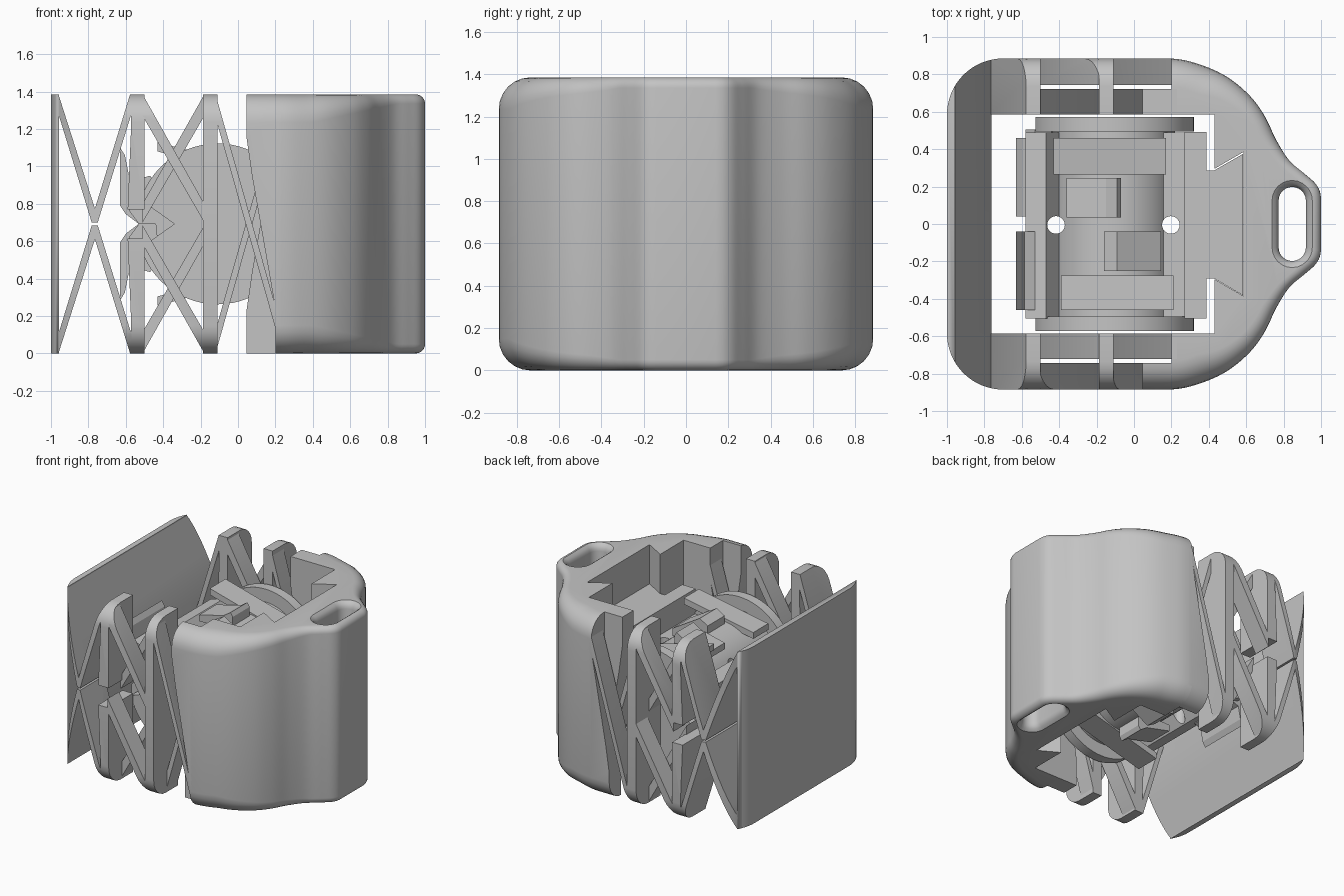
import bpy, bmesh, math
from mathutils import Vector

H = 1.385
cube = bpy.data.objects.get("Cube")
if cube:
    bpy.data.objects.remove(cube, do_unlink=True)

grey = bpy.data.materials.new("plain grey")
grey.use_nodes = True
grey.diffuse_color = (0.55, 0.55, 0.55, 1)
grey.node_tree.nodes["Principled BSDF"].inputs["Base Color"].default_value = (0.55, 0.55, 0.55, 1)


def finish(name, bm):
    bmesh.ops.recalc_face_normals(bm, faces=bm.faces)
    me = bpy.data.meshes.new(name)
    bm.to_mesh(me)
    bm.free()
    me.materials.append(grey)
    ob = bpy.data.objects.new(name, me)
    bpy.context.collection.objects.link(ob)
    return ob


def loft(name, rings):
    """Closed solid through equal-length rings of 3D points."""
    bm = bmesh.new()
    vs = [[bm.verts.new(p) for p in r] for r in rings]
    n = len(vs[0])
    for a, b in zip(vs, vs[1:]):
        for i in range(n):
            bm.faces.new((a[i], a[(i + 1) % n], b[(i + 1) % n], b[i]))
    bm.faces.new(vs[0])
    bm.faces.new(vs[-1])
    return finish(name, bm)


def side_prism(name, pts, y0, y1):
    return loft(name, [[(x, y, z) for x, z in pts] for y in (y0, y1)])


def plan_prism(name, pts, z0, z1):
    return loft(name, [[(x, y, z) for x, y in pts] for z in (z0, z1)])


def rect(x0, x1, z0, z1):
    return [(x0, z0), (x1, z0), (x1, z1), (x0, z1)]


def flip(pts):
    return [(x, H - z) for x, z in pts]


def circle(cx, cy, r, n=64):
    return [(cx + r * math.cos(math.tau * i / n), cy + r * math.sin(math.tau * i / n)) for i in range(n)]


def boolean(ob, other, op):
    mod = ob.modifiers.new("cut", 'BOOLEAN')
    mod.operation, mod.solver, mod.object = op, 'EXACT', other
    bpy.context.view_layer.update()
    me = bpy.data.meshes.new_from_object(ob.evaluated_get(bpy.context.evaluated_depsgraph_get()))
    ob.modifiers.clear()
    ob.data = me


def cut(ob, *cutters):
    for c in cutters:
        boolean(ob, c, 'DIFFERENCE')
        bpy.data.objects.remove(c, do_unlink=True)


def smooth(ob):
    ob.data.shade_smooth()
    ob.data.set_sharp_from_angle(angle=math.radians(30))


# Rounded outer envelope: half outline, mirrored, with soft top and bottom rims
curve = [(1, 0), (1, 0.14), (0.975, 0.21), (0.91, 0.27), (0.83, 0.34), (0.76, 0.45), (0.7, 0.575),
         (0.62, 0.685), (0.5, 0.785), (0.36, 0.85), (0.2, 0.885), (-0.1, 0.885)]
outline = [Vector(curve[0])]
for i in range(1, len(curve) - 2):
    p = [Vector(curve[k]) for k in (i - 1, i, i + 1, i + 2)]
    for s in range(5):
        t = s / 5
        outline.append(p[1] + 0.5 * t * ((p[2] - p[0]) + t * (2 * p[0] - 5 * p[1] + 4 * p[2] - p[3]
                       + t * (3 * p[1] - p[0] - 3 * p[2] + p[3]))))
outline.append(Vector((0.2, 0.885)))
for k in range(17):
    a = math.pi / 2 * (1 + k / 16)
    outline.append(Vector((-0.7 + 0.3 * math.cos(a), 0.585 + 0.3 * math.sin(a))))
outline += [Vector((-1, 0))] + [Vector((q.x, -q.y)) for q in reversed(outline[1:])]


def rim(x):
    if x < -0.7:
        return 0.15 * max(0, min(1, (x + 0.95) / 0.2))
    return 0.15 - 0.1 * max(0, min(1, (x - 0.4) / 0.45))


def ring(angle, top):
    c, s = 1 - math.cos(angle), 1 - math.sin(angle)
    pts = []
    for i, q in enumerate(outline):
        d = (outline[(i + 1) % len(outline)] - outline[i - 1]).normalized()
        w = q + Vector((-d.y, d.x)) * rim(q.x) * c
        z = rim(q.x) * s
        pts.append((w.x, w.y, H - z if top else z))
    return pts


steps = [math.pi / 2 * k / 6 for k in range(7)]
envelope = loft("envelope", [ring(a, False) for a in reversed(steps)] + [ring(a, True) for a in steps])


def shell_part(name, pts, y0, y1):
    """Piece of the envelope with a side profile, limited in depth."""
    ob = side_prism(name, pts, y0, y1)
    boolean(ob, envelope, 'INTERSECT')
    smooth(ob)
    return ob


# Pressing plate with the slanted panels behind it
shell_part("end_plate", rect(-1.1, -0.957, -0.1, H + 0.1), -1, 1)
panel = [(-0.96, H), (-0.96, 1.28), (-0.782, 0.70), (-0.762, 0.70), (-0.762, 0.765)]
leg = [(-0.768, 0.70), (-0.75, 0.70), (-0.57, 1.28), (-0.57, H), (-0.577, H), (-0.768, 0.765)]
post = [(-0.59, 0.77), (-0.5, 0.77), (-0.5, H + 0.1), (-0.572, H + 0.1), (-0.572, 1.2)]
for label, f in (("upper", list), ("lower", flip)):
    shell_part(label + "_slanted_panel", f(panel), -1, 1)

# Zigzag side springs, crossing in two layers on each side
fall = [(-0.51, H), (-0.51, 1.27), (-0.18, 0.70), (-0.18, 0.80)]
rise = [(-0.51, 0.70), (-0.51, 0.80), (-0.18, H), (-0.18, 1.27)]
long_fall = [(-0.12, H), (-0.12, 1.26), (0.21, 0.10), (0.21, 0.22)]
edge_fall = [(0.045, H), (0.045, 1.16), (0.075, 0.95), (0.2, 0.24), (0.2, 0), (0.23, 0), (0.23, H)]
for side, sy in (("front", -1), ("back", 1)):
    def depth(a, b):
        return sorted((sy * a, sy * b))
    full = depth(0.585, 1)
    for label, f in (("upper", list), ("lower", flip)):
        shell_part(f"{side}_{label}_leg", f(leg), *full)
        shell_part(f"{side}_{label}_post", f(post), *full)
    shell_part(side + "_middle_post", rect(-0.187, -0.11, -0.1, H + 0.1), *full)
    for layer, span, falling in (("outer", depth(0.742, 1), sy < 0), ("inner", depth(0.585, 0.722), sy > 0)):
        up, down = (fall, flip(rise)) if falling else (rise, flip(fall))
        turn = list if falling else flip
        shell_part(f"{side}_{layer}_upper_strut", up, *span)
        shell_part(f"{side}_{layer}_lower_strut", down, *span)
        shell_part(f"{side}_{layer}_long_strut", turn(long_fall), *span)
        shell_part(f"{side}_{layer}_body_edge", turn(edge_fall), *span)

# Main body with dovetail cavity and cord slot
body = shell_part("main_body", rect(0.2, 1.2, -0.1, H + 0.1), -1, 1)
cavity_half = [(0, 0.585), (0.43, 0.585), (0.43, 0.295), (0.585, 0.385)]
cavity = cavity_half + [(x, -y) for x, y in reversed(cavity_half)]


def slot(grow, z):
    r = 0.073 + grow
    pts = []
    for cy, start in ((0.125, 0), (-0.125, math.pi)):
        for k in range(13):
            a = start + math.pi * k / 12
            pts.append((0.846 + r * math.cos(a), cy + r * math.sin(a), z))
    return pts


flare = [(0.035, -0.02), (0.035, 0), (0.015, 0.015), (0.004, 0.035), (0, 0.055)]
slot_cut = loft("slot_cut", [slot(g, z) for g, z in flare] + [slot(g, H - z) for g, z in reversed(flare)])
cut(body, plan_prism("cavity_cut", cavity, -0.2, H + 0.2), slot_cut)
smooth(body)
bpy.data.objects.remove(envelope, do_unlink=True)

# Central drum: core with pin holes, end discs with a wedge mouth
CX, CZ = -0.11, H / 2
mouth = [(-0.34, CZ), (-0.46, CZ + 0.085), (-0.8, CZ + 0.19), (-0.8, CZ - 0.19), (-0.46, CZ - 0.085)]


def pins():
    return [plan_prism("pin_cut", circle(x, -0.005, 0.047, 24), -0.1, H + 0.1) for x in (-0.417, 0.197)]


core = side_prism("drum_core", circle(CX, CZ, 0.33), -0.5, 0.5)
cut(core, *pins())
smooth(core)
for name, y0, y1 in (("back_disc", 0.495, 0.572), ("front_disc", -0.572, -0.495)):
    disc = side_prism(name, circle(CX, CZ, 0.43), y0, y1)
    cut(disc, side_prism("mouth_cut", mouth, -1, 1))
    smooth(disc)

# Mounting block, its inner flank and dovetail tongue
side_prism("mounting_block", rect(0.27, 0.387, 0.3, 1.08), -0.505, 0.492)
cut(side_prism("block_flank", rect(0.1, 0.275, 0.5, H - 0.5), -0.5, 0.49), *pins())
plan_prism("dovetail_tongue", [(0.38, -0.292), (0.43, -0.292), (0.583, -0.382), (0.583, 0.375),
                               (0.43, 0.287), (0.38, 0.287)], 0.3, 1.08)

# Jaws, cradle and tilted tabs, repeated by a half turn about the long axis
jaw = [(-0.63, 1.10), (-0.605, 1.06), (-0.585, 0.96), (-0.53, 0.94), (-0.53, CZ), (-0.6, 0.745), (-0.63, 0.79)]
cradle = [(-0.58, 0.76), (-0.58, 0.92), (-0.47, 0.95), (-0.40, 0.85), (-0.40, CZ), (-0.53, CZ)]
tabs = [("long_falling_tab", [(-0.43, 1.13), (0.17, 0.97), (0.17, 0.92), (-0.43, 1.08)], 0.265, 0.46),
        ("long_rising_tab", [(-0.39, 1.0), (0.21, 1.11), (0.21, 1.06), (-0.39, 0.95)], -0.46, -0.275),
        ("short_rising_tab", [(-0.36, 1.03), (-0.15, 1.08), (-0.09, 1.12), (-0.07, 1.09), (-0.07, 0.98),
                              (-0.36, 0.98)], 0.035, 0.245),
        ("short_falling_tab", [(-0.16, 1.08), (-0.09, 1.12), (0.145, 0.98), (0.145, 0.92), (-0.16, 0.98)],
         -0.25, -0.04)]
for label, f, s in (("upper", list, 1), ("lower", flip, -1)):
    side_prism(label + "_jaw", f(jaw), *sorted((-0.46 * s, -0.04 * s)))
    cut(side_prism(label + "_cradle", f(cradle), *sorted((-0.505 * s, 0.49 * s))), *pins())
    for name, pts, y0, y1 in tabs:
        side_prism(f"{label}_{name}", f(pts), *sorted((y0 * s, y1 * s)))
